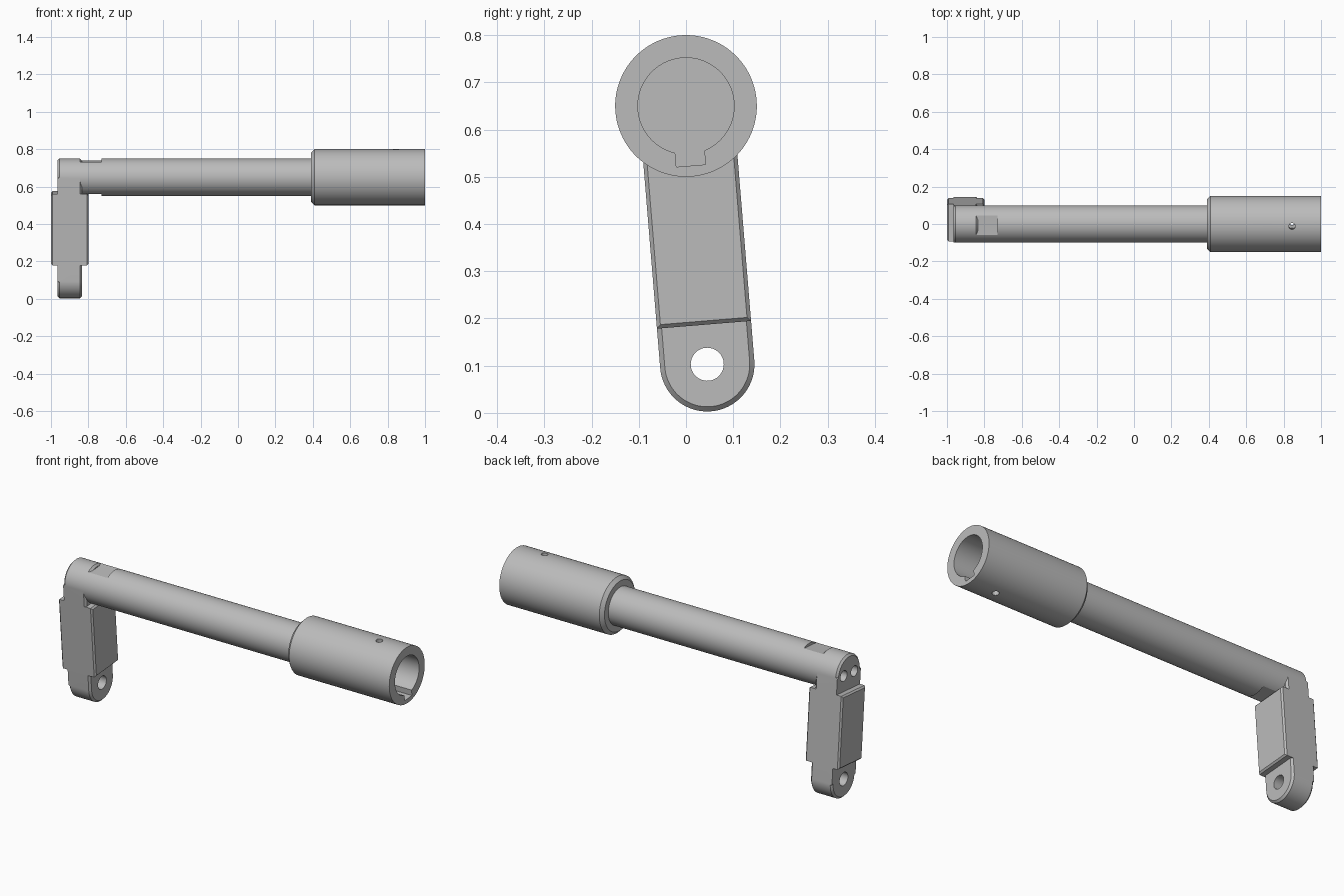
import bpy
import bmesh
from math import radians, sin, cos, pi, hypot, atan2
from mathutils import Matrix

if "Cube" in bpy.data.objects:
    bpy.data.objects.remove(bpy.data.objects["Cube"], do_unlink=True)

# Everything is built around the shaft axis, then tilted and lifted into place
ARM_LENGTH = hypot(0.045, 0.547)
PLACE = Matrix.Translation((0, 0, 0.65)) @ Matrix.Rotation(atan2(0.045, 0.547), 4, 'X')

steel = bpy.data.materials.new("steel_grey")
steel.use_nodes = True
GREY = (0.5, 0.5, 0.5, 1)
steel.diffuse_color = GREY
steel.node_tree.nodes["Principled BSDF"].inputs["Base Color"].default_value = GREY


def make(name, bm):
    bmesh.ops.recalc_face_normals(bm, faces=bm.faces)
    mesh = bpy.data.meshes.new(name)
    bm.to_mesh(mesh)
    bm.free()
    mesh.materials.append(steel)
    obj = bpy.data.objects.new(name, mesh)
    bpy.context.collection.objects.link(obj)
    return obj


def prism(name, outline, x0, x1, chamfer0=0, chamfer1=0):
    """Extrude a (y, z) outline along x, with optional chamfers on the end rims."""
    bm = bmesh.new()
    base = bm.faces.new([bm.verts.new((x0, y, z)) for y, z in outline])
    out = bmesh.ops.extrude_face_region(bm, geom=[base])
    for v in out["geom"]:
        if isinstance(v, bmesh.types.BMVert):
            v.co.x = x1
    for x, size in ((x0, chamfer0), (x1, chamfer1)):
        if size:
            rim = [e for e in bm.edges if all(abs(v.co.x - x) < 1e-5 for v in e.verts)]
            bmesh.ops.bevel(bm, geom=rim, offset=size, segments=1, affect='EDGES')
    return make(name, bm)


def arc(radius, start, end, steps, z=0):
    return [(radius * cos(start + (end - start) * i / steps),
             z + radius * sin(start + (end - start) * i / steps)) for i in range(steps + 1)]


def circle(radius, steps=96, y=0, z=0):
    return [(y + py, z + pz) for py, pz in arc(radius, 0, 2 * pi, steps)[:-1]]


def rect(y0, y1, z0, z1):
    return [(y0, z0), (y1, z0), (y1, z1), (y0, z1)]


def combine(obj, operation, others):
    for other in others:
        mod = obj.modifiers.new("combine", 'BOOLEAN')
        mod.operation, mod.solver, mod.object = operation, 'EXACT', other
        bpy.context.view_layer.objects.active = obj
        bpy.ops.object.modifier_apply(modifier=mod.name)
        bpy.data.objects.remove(other, do_unlink=True)


# Shaft with a wrench flat above and below, beside the arm
shaft = prism("shaft", circle(0.1), -0.845, 0.45)
combine(shaft, 'DIFFERENCE', [
    prism("flat_cutter", rect(-0.2, 0.2, *span), -0.9, -0.73)
    for span in ((0.085, 0.2), (-0.2, -0.085))])

# Socket sleeve with keyed bore and a cross pin hole
sleeve = prism("socket_sleeve", circle(0.15), 0.39, 1.0, chamfer0=0.018)
pin = prism("pin_cutter", circle(0.017, 24), -0.3, 0.3)
pin.data.transform(Matrix.Translation((0.845, 0, 0)) @ Matrix.Rotation(radians(90), 4, 'Y'))
combine(sleeve, 'DIFFERENCE', [
    prism("bore_cutter", circle(0.102), 0.5, 1.1),
    prism("keyway_cutter", rect(-0.031, 0.031, -0.127, 0), 0.5, 1.1),
    pin])

# Crank arm: rounded bar with a thicker middle block
bar = arc(0.1, 0, pi, 48) + arc(0.1, pi, 2 * pi, 48, z=-ARM_LENGTH)
arm = prism("crank_arm", bar, -0.965, -0.835, 0.01, 0.01)
combine(arm, 'UNION', [
    prism("middle_block", rect(-0.1, 0.1, -0.465, -0.083), -1.0, -0.8, 0.008, 0.008)])

# Foot hole goes through; the two screw holes are blind
combine(arm, 'DIFFERENCE', [
    prism("foot_hole_cutter", circle(0.035, 48, z=-ARM_LENGTH), -1.1, -0.7)] + [
    prism("screw_cutter", circle(0.028, 32, y=side * 0.045), -1.1, -0.865)
    for side in (-1, 1)])

# Put the parts in place and smooth the round faces
bpy.ops.object.select_all(action='DESELECT')
for part in (shaft, sleeve, arm):
    part.data.transform(PLACE)
    part.select_set(True)
    bpy.context.view_layer.objects.active = part
bpy.ops.object.shade_smooth_by_angle(angle=radians(30))
